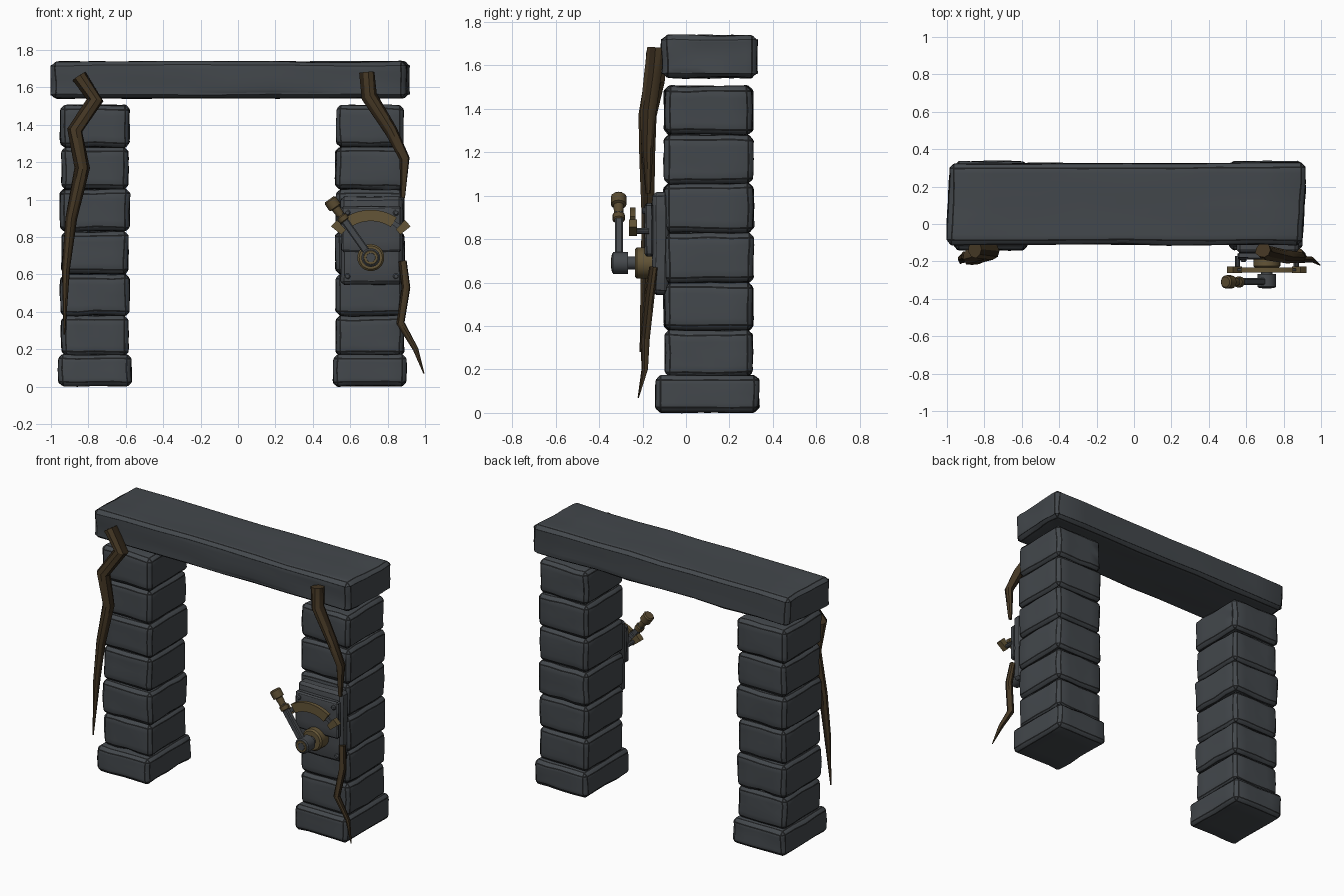
import bpy, bmesh, math, random
from mathutils import Vector, Matrix, noise

random.seed(4)
if "Cube" in bpy.data.objects:
    bpy.data.objects.remove(bpy.data.objects["Cube"])


def material(name, r, g, b):
    m = bpy.data.materials.new(name)
    m.use_nodes = True
    m.diffuse_color = (r, g, b, 1)
    m.node_tree.nodes["Principled BSDF"].inputs["Base Color"].default_value = (r, g, b, 1)
    return m


STONE = material("slate stone", 0.056, 0.064, 0.072)
SEAM = material("dark stone edge", 0.012, 0.013, 0.014)
IRON = material("grey iron", 0.06, 0.066, 0.073)
BRASS = material("old brass", 0.125, 0.09, 0.038)
WOOD = material("handle wood", 0.1, 0.07, 0.03)
BARK = material("root bark", 0.06, 0.039, 0.018)
GROOVE = material("dark bark groove", 0.028, 0.018, 0.009)


def finish(name, bm, mats, angle=35):
    bmesh.ops.recalc_face_normals(bm, faces=bm.faces)
    mesh = bpy.data.meshes.new(name)
    bm.to_mesh(mesh)
    bm.free()
    for m in mats:
        mesh.materials.append(m)
    ob = bpy.data.objects.new(name, mesh)
    bpy.context.collection.objects.link(ob)
    bpy.ops.object.select_all(action="DESELECT")
    ob.select_set(True)
    bpy.context.view_layer.objects.active = ob
    bpy.ops.object.shade_smooth_by_angle(angle=math.radians(angle))
    return ob


def sharp_edges(bm, limit):
    return [e for e in bm.edges if e.calc_face_angle(0) > limit]


def block(name, low, high, mats, cuts=3, chamfer=0.022, rough=0.008, line=0.005, skew=0):
    """Chamfered block with a wobbly surface and thin dark lines along its edges."""
    low, high = Vector(low), Vector(high)
    size, mid = high - low, (low + high) / 2
    bm = bmesh.new()
    bmesh.ops.create_cube(bm, size=1)
    bmesh.ops.scale(bm, vec=size, verts=bm.verts)
    bmesh.ops.subdivide_edges(bm, edges=bm.edges[:], cuts=cuts, use_grid_fill=True)
    bmesh.ops.bevel(bm, geom=sharp_edges(bm, 1), offset=chamfer, segments=1,
                    affect="EDGES", profile=0.5)
    seed = Vector((random.random(), random.random(), random.random())) * 50
    for v in bm.verts:
        v.co += noise.noise_vector(v.co * 9 + seed) * rough
        v.co.x += skew * v.co.y
        v.co += mid
    if line:
        bmesh.ops.bevel(bm, geom=sharp_edges(bm, 0.5), offset=line, segments=1,
                        affect="EDGES", profile=0.5, material=1)
    return finish(name, bm, mats)


def lathe(name, start, axis, profile, mat, sides=20):
    """Turned part: profile is (distance along axis, radius)."""
    turn = Vector(axis).to_track_quat("Z", "Y").to_matrix().to_4x4()
    place = Matrix.Translation(start) @ turn
    bm = bmesh.new()
    rings = []
    for d, r in profile:
        rings.append([bm.verts.new(place @ Vector((r * math.cos(a), r * math.sin(a), d)))
                      for a in (math.tau * i / sides for i in range(sides))])
    for a, b in zip(rings, rings[1:]):
        for i in range(sides):
            j = (i + 1) % sides
            bm.faces.new((a[i], a[j], b[j], b[i]))
    bm.faces.new(rings[0])
    bm.faces.new(rings[-1])
    return finish(name, bm, [mat])


def arc_plate(name, inner, outer, begin, end, y0, y1, mat, steps=14):
    """Curved bar around the lever pivot."""
    bm = bmesh.new()
    rows = []
    for i in range(steps + 1):
        a = math.radians(begin + (end - begin) * i / steps)
        rows.append([bm.verts.new((PIVOT.x + r * math.cos(a), y, PIVOT.z + r * math.sin(a)))
                     for r, y in ((inner, y0), (outer, y0), (outer, y1), (inner, y1))])
    for a, b in zip(rows, rows[1:]):
        for i in range(4):
            j = (i + 1) % 4
            bm.faces.new((a[i], a[j], b[j], b[i]))
    bm.faces.new(rows[0])
    bm.faces.new(rows[-1])
    return finish(name, bm, [mat])


def root(name, path, sides=9):
    """Crooked tapering root: path is (x, y, z, radius)."""
    points = [Vector(p[:3]) for p in path]
    bm = bmesh.new()
    rings = []
    for k, p in enumerate(points):
        along = points[min(k + 1, len(points) - 1)] - points[max(k - 1, 0)]
        along.normalize()
        u = along.cross(Vector((0, 1, 0))).normalized()
        w = along.cross(u)
        ring = []
        for i in range(sides):
            a = math.tau * i / sides
            r = path[k][3] * random.uniform(0.88, 1.1)
            ring.append(bm.verts.new(p + (u * math.cos(a) + w * math.sin(a)) * r))
        rings.append(ring)
    for a, b in zip(rings, rings[1:]):
        for i in range(sides):
            j = (i + 1) % sides
            bm.faces.new((a[i], a[j], b[j], b[i])).material_index = int(i % 3 == 0)
    bm.faces.new(rings[0])
    bm.faces.new(rings[-1])
    return finish(name, bm, [BARK, GROOVE], 30)


# Pillars: a wide foot and six stacked stones each
seams = [0.165, 0.38, 0.6, 0.83, 1.055, 1.28, 1.505]
for side, cx in (("right", -0.765), ("left", 0.705)):
    block(side + "_pillar_foot", (cx - 0.195, -0.14, 0.003), (cx + 0.195, 0.335, 0.172), [STONE, SEAM])
    for n, (z0, z1) in enumerate(zip(seams, seams[1:])):
        s = random.uniform(-0.006, 0.004)
        block(f"{side}_pillar_stone_{n + 1}", (cx - 0.182 - s, -0.098 - s, z0),
              (cx + 0.182 + s, 0.307 + s, z1), [STONE, SEAM])

# Lintel across the top
block("lintel", (-0.993, -0.11, 1.543), (0.91, 0.325, 1.738), [STONE, SEAM],
      cuts=7, chamfer=0.025, rough=0.01, skew=0.05)

# Lever mounting plates and bolts
block("mount_plate", (0.55, -0.155, 0.545), (0.88, -0.08, 1.015), [IRON, SEAM],
      chamfer=0.018, rough=0.005, line=0.003)
block("front_plate", (0.555, -0.19, 0.72), (0.872, -0.15, 0.965), [IRON, SEAM],
      chamfer=0.01, rough=0.002, line=0.002)
for x in (0.585, 0.845):
    for z, y in ((0.59, -0.15), (0.93, -0.185)):
        lathe("plate_bolt", (x, y, z), (0, -1, 0), [(0, 0.016), (0.012, 0.016), (0.018, 0.01)], IRON, 10)

# Pivot: brass boss, axle and iron hub
PIVOT = Vector((0.71, 0, 0.69))
front = (0, -1, 0)
lathe("pivot_boss", PIVOT + Vector((0, -0.15, 0)), front,
      [(0, 0.072), (0.075, 0.072), (0.085, 0.062)], BRASS, 28)
lathe("axle", PIVOT + Vector((0, -0.22, 0)), front, [(0, 0.03), (0.06, 0.03)], IRON)
lathe("lever_hub", PIVOT + Vector((0, -0.267, 0)), front,
      [(0, 0.05), (0.068, 0.05), (0.074, 0.042)], IRON, 24)
lathe("hub_cap", PIVOT + Vector((0, -0.337, 0)), front, [(0, 0.042), (0.006, 0.036)], BRASS, 24)
lathe("hub_pin", PIVOT + Vector((0, -0.34, 0)), front, [(0, 0.026), (0.005, 0.024)], IRON, 16)

# Brass guide arc with its stops and posts
arc_plate("guide_arc", 0.195, 0.255, 57, 123, -0.258, -0.232, BRASS)
arc_plate("guide_rail", 0.21, 0.235, 45, 135, -0.25, -0.238, IRON)
for a in (43, 137):
    arc_plate("guide_stop", 0.2, 0.27, a - 5, a + 5, -0.263, -0.226, BRASS, 2)
    c, s = math.cos(math.radians(a)), math.sin(math.radians(a))
    lathe("guide_post", PIVOT + Vector((0.215 * c, -0.17, 0.215 * s)), front,
          [(0, 0.014), (0.07, 0.014)], IRON, 10)

# Lever arm and turned handle
tip = Vector((0.49, 0, 1.0))
reach = tip - PIVOT
arm = block("lever_arm", (-0.02, -0.327, 0), (0.02, -0.29, reach.length * 0.75), [IRON, SEAM],
            cuts=1, chamfer=0.006, rough=0, line=0)
arm.rotation_euler.y = math.atan2(reach.x, reach.z)
arm.location = PIVOT
lathe("lever_handle", PIVOT + reach * 0.63 + Vector((0, -0.31, 0)), reach,
      [(0, 0.022), (0.005, 0.029), (0.03, 0.029), (0.036, 0.021), (0.085, 0.024),
       (0.09, 0.036), (0.135, 0.036), (0.143, 0.028)], WOOD, 12)

# Hanging roots
root("right_root", [(-0.85, -0.135, 1.66, 0.046), (-0.765, -0.145, 1.53, 0.044),
                    (-0.875, -0.175, 1.37, 0.044), (-0.835, -0.18, 1.17, 0.04),
                    (-0.895, -0.175, 0.9, 0.032), (-0.92, -0.185, 0.63, 0.022),
                    (-0.928, -0.21, 0.28, 0.004)])
root("left_upper_root", [(0.69, -0.14, 1.68, 0.042), (0.7, -0.15, 1.55, 0.041),
                         (0.815, -0.175, 1.37, 0.034), (0.89, -0.18, 1.22, 0.027),
                         (0.882, -0.175, 1.01, 0.012)])
root("left_lower_root", [(0.88, -0.15, 0.67, 0.021), (0.897, -0.17, 0.53, 0.023),
                         (0.868, -0.19, 0.34, 0.023), (0.95, -0.19, 0.2, 0.015),
                         (0.994, -0.22, 0.07, 0.003)])
